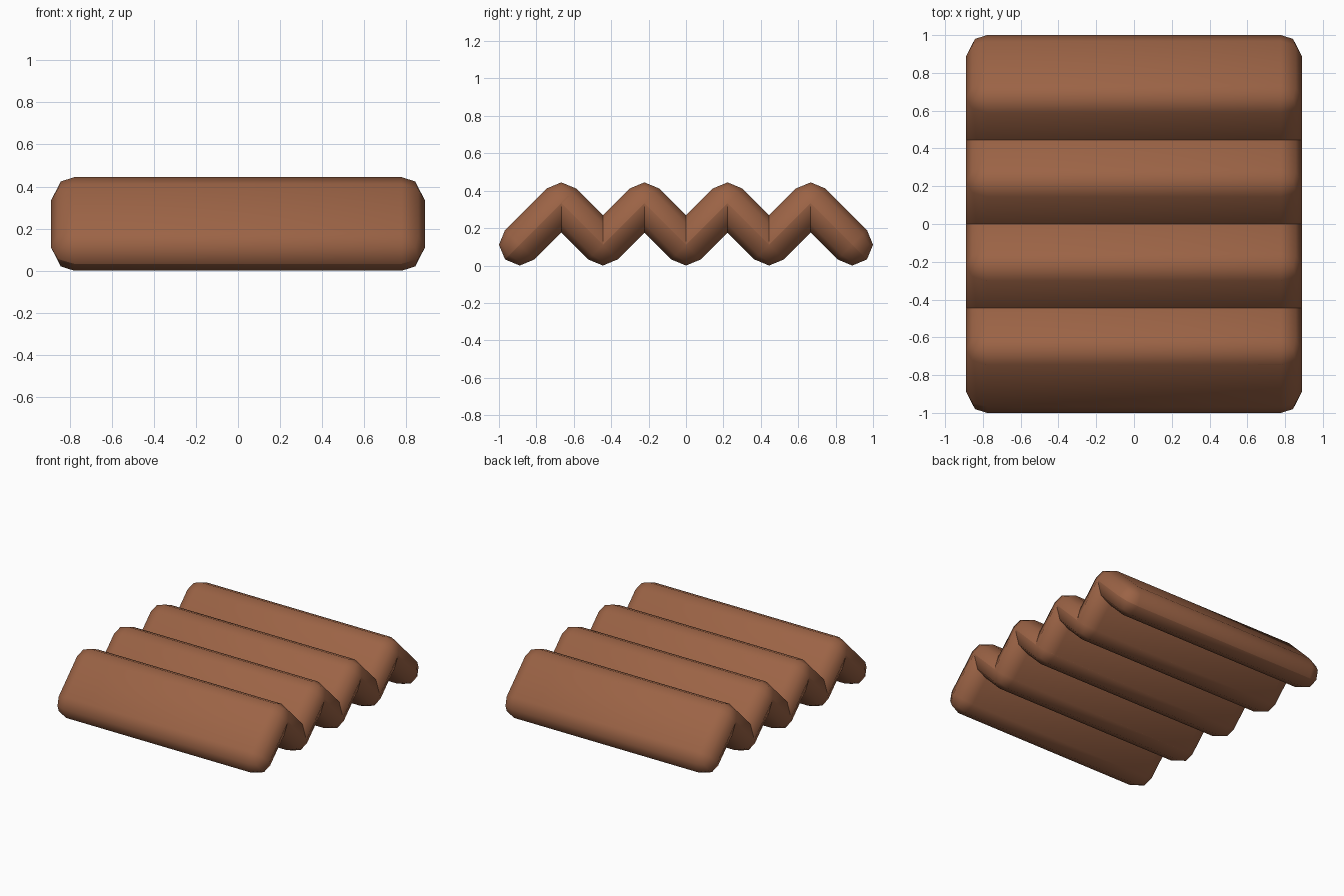
import bpy, bmesh
from math import pi, sqrt
from mathutils import Matrix

if "Cube" in bpy.data.objects:
    bpy.data.objects.remove(bpy.data.objects["Cube"])

U = 2 / 9            # zigzag step, also the slab thickness
HALF_WIDTH = 8 / 9   # half width along x
LENGTH = U * sqrt(2) + U

brown = bpy.data.materials.new("brown")
brown.diffuse_color = (0.33, 0.125, 0.06, 1)
brown.use_nodes = True
brown.node_tree.nodes["Principled BSDF"].inputs["Base Color"].default_value = brown.diffuse_color

# one slab with fully rounded edges, shared by all folds
bm = bmesh.new()
bmesh.ops.create_cube(bm, size=1, matrix=Matrix.Diagonal((2 * HALF_WIDTH, LENGTH, U, 1)))
bmesh.ops.bevel(bm, geom=bm.edges[:], offset=U / 2 - 0.0002, offset_type='OFFSET',
                segments=2, profile=0.5, affect='EDGES', clamp_overlap=True)
mesh = bpy.data.meshes.new("fold_slab")
bm.to_mesh(mesh)
bm.free()
mesh.materials.append(brown)
mesh.shade_smooth()

# eight slabs tilted alternately up and down form the zigzag
for i in range(8):
    slab = bpy.data.objects.new(f"fold_slab_{i + 1}", mesh)
    slab.location = (0, (i - 3.5) * U, U)
    slab.rotation_euler.x = pi / 4 if i % 2 == 0 else -pi / 4
    bpy.context.collection.objects.link(slab)
